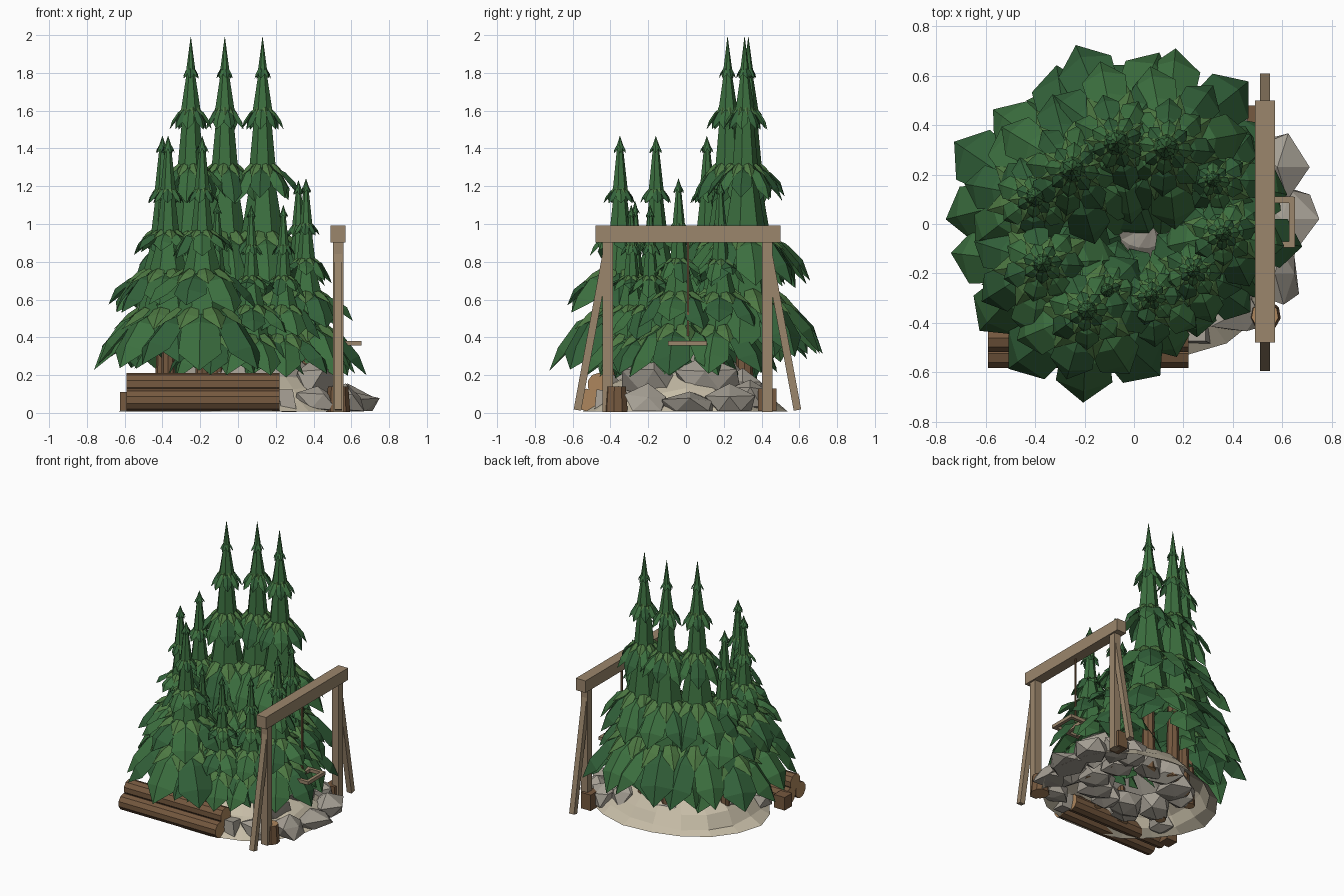
import bpy, bmesh, math, random
from mathutils import Vector, Matrix

if "Cube" in bpy.data.objects:
    bpy.data.objects.remove(bpy.data.objects["Cube"])
random.seed(4)
rnd = random.uniform


def mat(name, c):
    m = bpy.data.materials.new(name)
    m.diffuse_color = (*c, 1)
    m.use_nodes = True
    m.node_tree.nodes["Principled BSDF"].inputs["Base Color"].default_value = m.diffuse_color
    return m


GREEN = mat("pine_green", (0.045, 0.16, 0.05))
DARK = mat("pine_dark", (0.032, 0.12, 0.042))
LIGHT = mat("pine_light", (0.075, 0.19, 0.055))
BARK = mat("bark", (0.18, 0.1, 0.05))
CUT = mat("cut_wood", (0.42, 0.24, 0.11))
BEAM = mat("beam_wood", (0.33, 0.24, 0.15))
SOIL = mat("pale_ground", (0.56, 0.5, 0.38))
STONE = mat("grey_stone", (0.37, 0.34, 0.29))


def finish(name, bm, mats):
    me = bpy.data.meshes.new(name)
    bm.to_mesh(me)
    bm.free()
    for m in mats:
        me.materials.append(m)
    ob = bpy.data.objects.new(name, me)
    bpy.context.collection.objects.link(ob)
    return ob


def bar(name, a, b, w, d, m):
    """Square beam between two points."""
    a, b = Vector(a), Vector(b)
    bm = bmesh.new()
    bmesh.ops.create_cube(bm, size=1)
    bmesh.ops.scale(bm, vec=(w, d, (b - a).length), verts=bm.verts)
    dirv = (b - a).normalized()
    side = Vector((1, 0, 0)) if abs(dirv.x) < 0.9 else Vector((0, 1, 0))
    yv = dirv.cross(side)
    rot = Matrix((side, yv, dirv)).transposed().to_4x4()
    bmesh.ops.transform(bm, matrix=Matrix.Translation((a + b) / 2) @ rot, verts=bm.verts)
    bmesh.ops.recalc_face_normals(bm, faces=bm.faces)
    return finish(name, bm, [m])


def log(name, a, b, r, n=10, r2=None):
    """Faceted log with pale cut ends."""
    a, b = Vector(a), Vector(b)
    bm = bmesh.new()
    bmesh.ops.create_cone(bm, cap_ends=True, segments=n, radius1=r, radius2=r2 or r, depth=(b - a).length)
    for f in bm.faces:
        f.material_index = int(len(f.verts) > 4)
    rot = (b - a).to_track_quat('Z', 'Y').to_matrix().to_4x4()
    bmesh.ops.transform(bm, matrix=Matrix.Translation((a + b) / 2) @ rot, verts=bm.verts)
    return finish(name, bm, [BARK, CUT])


def rock(name, p, s):
    bm = bmesh.new()
    bmesh.ops.create_icosphere(bm, subdivisions=1, radius=1)
    for v in bm.verts:
        v.co = v.co * rnd(0.7, 1.2)
        v.co = Vector(v.co[i] * s[i] + p[i] for i in range(3))
        v.co.z = max(v.co.z, 0.01)
    return finish(name, bm, [STONE])


def petal(bm, rows, ang, half, mi, k):
    """Creased leaf: rows of (radius, z, width factor); the last row is the tip."""
    prev = None
    for r, z, w in rows:
        r *= k
        def at(da, dz, s=1.0):
            return bm.verts.new((r * s * math.cos(ang + da), r * s * math.sin(ang + da), z + dz))
        h = half * w
        cur = [at(-h, -0.08 * r, 0.96), at(0, 0.02 * r, 1.02), at(h, -0.08 * r, 0.96)] if w else [at(0, 0)]
        if prev:
            for i in range(2):
                q = [prev[i], cur[i], cur[i + 1], prev[i + 1]] if w else [prev[i], cur[0], prev[i + 1]]
                bm.faces.new(q).material_index = mi
        prev = cur


def cone(bm, r1, r2, z1, z2, n=7):
    bmesh.ops.create_cone(bm, cap_ends=False, segments=n, radius1=r1, radius2=r2, depth=z2 - z1,
                          matrix=Matrix.Translation((0, 0, (z1 + z2) / 2)))


def tree(name, x, y, top, tiers, n=7, trunk=0.04):
    bm = bmesh.new()
    up_r, up_z = 0.001, top
    for ti, (r, zt, zs) in enumerate(tiers):
        off = rnd(0, 6.28)
        drop = zs - zt
        # tapering core between the tiers
        neck = r * (0.55 if ti == 0 else 0.5 if ti == 1 else 0.38)
        cone(bm, neck, up_r, zs - 0.1 * drop, up_z)
        # drooping leaves with short light ones over the shoulder
        m = 6 if ti == 0 else n
        for i in range(m):
            k = 1 + (0.03 if i % 2 else -0.03)
            j = rnd(-0.025, 0.025) * (ti > 1)
            a = off + i * math.tau / m + rnd(-0.05, 0.05)
            rows = [(0.9 * neck, zs + 0.04 * drop, 1.0), (0.60 * r, zs - 0.12 * drop, 1.08),
                    (0.86 * r, zs - 0.56 * drop + j, 0.85), (r, zt + j, 0)]
            petal(bm, rows, a, math.pi / m, (i + ti) % 2, k)
            if ti:
                rows = [(0.85 * neck, zs + 0.18 * drop, 0.8), (0.46 * r, zs + 0.04 * drop, 0.85),
                        (0.66 * r, zs - 0.26 * drop, 0)]
                petal(bm, rows, a + math.pi / m, math.pi / m, 2, 1.03)
        up_r, up_z = neck * 0.8, zs - 0.1 * drop
    ob = finish(name + "_foliage", bm, [GREEN, DARK, LIGHT])
    ob.location = (x, y, 0)
    log(name + "_trunk", (x, y, 0.04), (x, y, tiers[3][2]), trunk, 8, trunk * 0.6)
    # stony footing around the trunk
    rock(name + "_footing", (x * .85, y * .85, .1), (.13, .13, .12))


BIG = [(.045, 1.77, 1.82), (.11, 1.50, 1.60), (.195, 1.12, 1.29), (.325, .68, .92), (.415, .29, .60)]
MID = [(.036, 1.375, 1.415), (.085, 1.11, 1.18), (.165, .84, .95), (.30, .55, .73), (.385, .245, .51)]

# tall, medium and small pines
for i, (x, y) in enumerate([(-.25, .22), (-.07, .33), (.13, .31)]):
    tree(f"tall_pine_{i}", x, y, 1.99, BIG, 8, 0.05)
for i, (x, y) in enumerate([(-.40, .11), (-.37, -.16), (-.19, -.35)]):
    tree(f"medium_pine_{i}", x, y, 1.465, MID)
for i, (x, y, h) in enumerate([(.32, .18, 1.23), (.36, -.04, 1.24), (.24, -.19, 1.10),
                               (.07, -.29, 1.10), (-.11, -.27, 1.12)]):
    s = h / 1.465
    w = .82 if h > 1.2 else .72
    tree(f"small_pine_{i}", x, y, h, [(r * w, a * s, b * s) for r, a, b in MID], 7, 0.032)

# ground mound: open faceted dome
bm = bmesh.new()
N = 18
rings = []
for s, z in [(1, 0.008), (0.9, 0.05), (0.80, 0.12), (0.62, 0.2), (0.4, 0.3), (0.18, 0.40)]:
    ring = []
    for i in range(N):
        a = math.tau * i / N
        k = s * rnd(0.95, 1.03)
        ring.append(bm.verts.new((0.04 + 0.66 * k * math.cos(a), 0.55 * k * math.sin(a),
                                  z if z < 0.02 else z + rnd(-.02, .02))))
    rings.append(ring)
peak = bm.verts.new((0.08, 0, 0.43))
for j in range(len(rings) - 1):
    for i in range(N):
        f = bm.faces.new([rings[j][i], rings[j][(i + 1) % N], rings[j + 1][(i + 1) % N], rings[j + 1][i]])
        f.material_index = int(j > 2)
for i in range(N):
    bm.faces.new([rings[-1][i], rings[-1][(i + 1) % N], peak]).material_index = 1
finish("ground_mound", bm, [SOIL, STONE])

# boulders, larger on the open right side
for i, (x, y, z, a, b, c) in enumerate([
        (.60, .02, .03, .14, .17, .09), (.58, .23, .04, .14, .14, .1), (.57, -.2, .05, .12, .14, .1),
        (.44, .10, .17, .14, .19, .13), (.41, -.17, .16, .13, .17, .13), (.42, -.36, .06, .13, .09, .09),
        (.44, .34, .08, .1, .12, .11), (.13, -.05, .33, .1, .09, .1), (.30, .30, .12, .14, .14, .12),
        (-.1, -.40, .1, .14, .07, .1), (-.46, -.26, .08, .1, .1, .09)]):
    rock(f"boulder_{i}", (x, y, z), (a, b, c))
bar("stone_block", (.27, -.44, .01), (.25, -.43, .12), .08, .09, STONE)

# log pile
log("front_log", (-.59, -.525, .068), (.22, -.525, .068), .06)
log("rear_log", (-.59, -.405, .068), (.22, -.405, .068), .06)
log("top_log", (-.59, -.462, .152), (.22, -.462, .152), .06)
bar("left_block", (-.58, -.33, .012), (-.58, -.33, .11), .09, .09, BARK)

# stump and timber block beside the posts
log("stump", (.53, -.37, .005), (.53, -.37, .14), .065, 9, .055)
bar("timber_block", (.46, .43, .07), (.54, .43, .07), .10, .12, BARK)

# post frame with leaning braces
X = .53
bar("cross_beam", (X, -.48, .947), (X, .50, .947), .08, .09, BEAM)
for side, p, q in [("left", -.415, -.575), ("right", .43, .59)]:
    bar(side + "_post", (X, p, .005), (X, p, .91), .055, .055, BEAM)
    bar(side + "_brace", (X, p, .88), (X, q, .015), .04, .04, BEAM)

# swing: rope and hanging square frame
bar("swing_rope", (X, .01, .37), (X, .01, .91), .01, .01, BARK)
Z = .368
for i, x in enumerate((.425, .53, .64)):
    bar(f"swing_bar_{i}", (x, -.095, Z), (x, .11, Z), .025, .025, BEAM)
for i, y in enumerate((-.083, .098)):
    bar(f"swing_side_{i}", (.42, y, Z), (.645, y, Z), .025, .025, BEAM)
